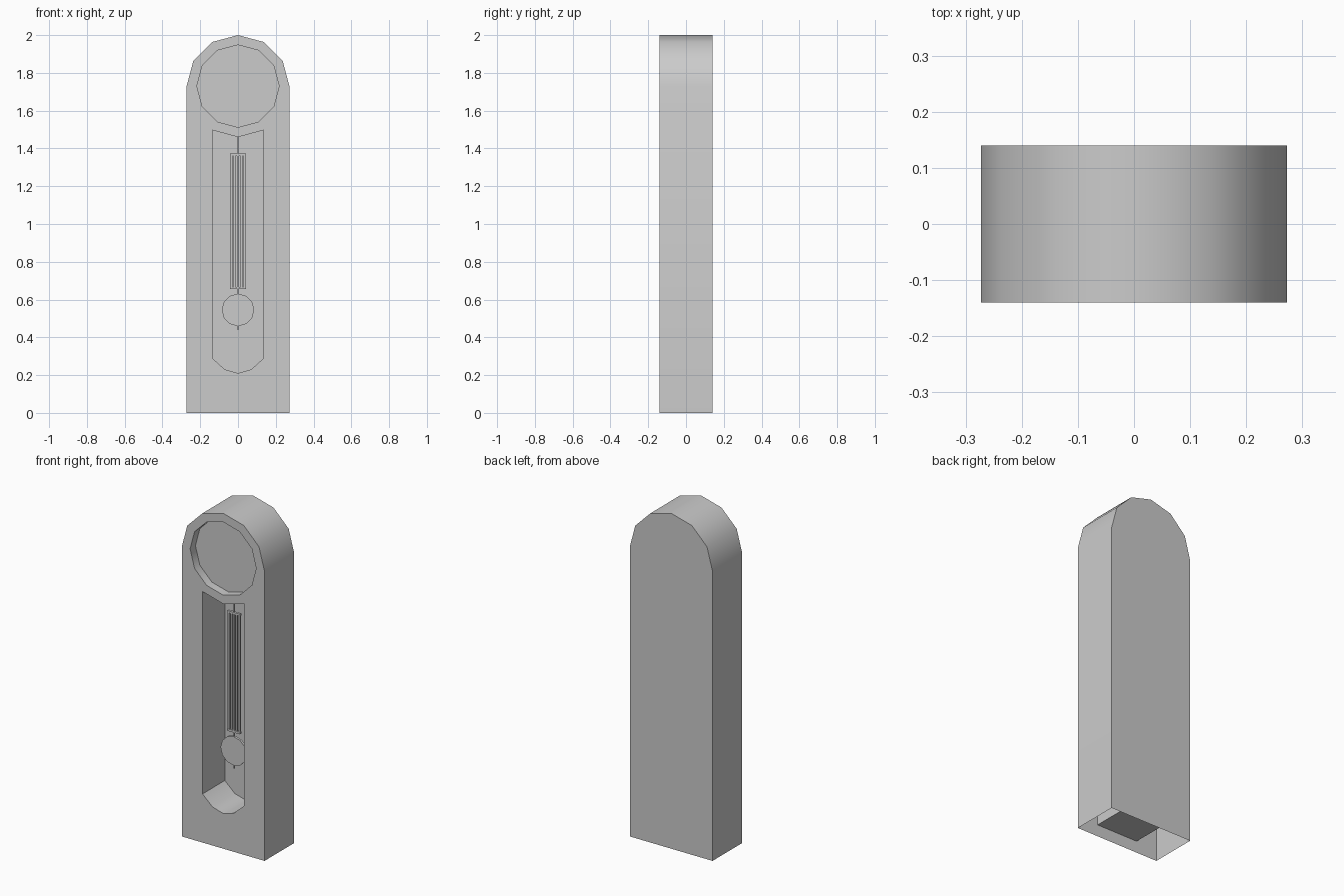
import bpy, bmesh, math

if "Cube" in bpy.data.objects:
    bpy.data.objects.remove(bpy.data.objects["Cube"])

HALF_W, HALF_D = 0.273, 0.14
ARCH_Z = 1.727
POCKET_Y = 0.07
PENDULUM_Y = -0.035


def finish(name, bm, angle=40):
    me = bpy.data.meshes.new(name)
    bm.to_mesh(me)
    bm.free()
    ob = bpy.data.objects.new(name, me)
    bpy.context.collection.objects.link(ob)
    bpy.ops.object.select_all(action='DESELECT')
    bpy.context.view_layer.objects.active = ob
    ob.select_set(True)
    bpy.ops.object.shade_smooth_by_angle(angle=math.radians(angle))
    return ob


def arc(radius, start, end, steps, z):
    return [(radius * math.cos(math.radians(start + (end - start) * i / steps)),
             z + radius * math.sin(math.radians(start + (end - start) * i / steps)))
            for i in range(steps + 1)]


def extrude_loop(bm, pts, y0, y1, skip=()):
    """Walls between an outline at y0 and its copy at y1, capped at y1."""
    a = [bm.verts.new((x, y0, z)) for x, z in pts]
    b = [bm.verts.new((x, y1, z)) for x, z in pts]
    n = len(pts)
    for i in range(n):
        if i not in skip:
            bm.faces.new((a[i], a[(i + 1) % n], b[(i + 1) % n], b[i]))
    bm.faces.new(b)
    edges = []
    for i in range(n):
        u, v = a[i], a[(i + 1) % n]
        edges.append(bm.edges.get((u, v)) or bm.edges.new((u, v)))
    return edges


def box(bm, x, y, z):
    """Box from (min, max) ranges."""
    r = bmesh.ops.create_cube(bm, size=1)
    for v in r['verts']:
        v.co = [lo + (c + 0.5) * (hi - lo) for c, (lo, hi) in zip(v.co, (x, y, z))]


# Case: arched shell with open bottom, round dial recess and tall window pocket
outline = [(HALF_W, 0)] + arc(HALF_W, 0, 180, 6, ARCH_Z) + [(-HALF_W, 0)]
dial = arc(0.218, 0, 360, 12, 1.73)[:-1]
window = [(0.136, 0.29), (0.136, 1.497), (0, 1.46), (-0.136, 1.497),
          (-0.136, 0.29), (-0.07, 0.23), (0, 0.21), (0.07, 0.23)]
bm = bmesh.new()
edges = extrude_loop(bm, outline, -HALF_D, HALF_D, skip=(len(outline) - 1,))
edges += extrude_loop(bm, dial, -HALF_D, -HALF_D + 0.05)
edges += extrude_loop(bm, window, -HALF_D, POCKET_Y)
bmesh.ops.triangle_fill(bm, use_beauty=True, use_dissolve=False, edges=edges,
                        normal=(0, -1, 0))
bmesh.ops.recalc_face_normals(bm, faces=bm.faces[:])
back = max(bm.faces, key=lambda f: f.calc_center_median().y)
if back.normal.y < 0:
    bmesh.ops.reverse_faces(bm, faces=bm.faces[:])
finish("clock_case", bm)

# Box under the pocket, visible through the open bottom
bm = bmesh.new()
box(bm, (-0.136, 0.136), (-HALF_D, POCKET_Y), (0.07, 0.29))
hidden = [f for f in bm.faces if f.calc_center_median().z > 0.28
          or f.calc_center_median().y < -HALF_D + 0.01]
bmesh.ops.delete(bm, geom=hidden, context='FACES')
finish("inner_base_box", bm)

# Pendulum rods with cross bars
t = 0.005
bm = bmesh.new()
for i in range(-2, 3):
    x = i * 0.0175
    box(bm, (x - t, x + t), (PENDULUM_Y - t, PENDULUM_Y + t), (0.665, 1.36))
for z in (0.655, 1.36):
    box(bm, (-0.042, 0.042), (PENDULUM_Y - 0.007, PENDULUM_Y + 0.007), (z, z + 0.012))
finish("pendulum_grid", bm)

# Thin suspension rod above and below the grid
bm = bmesh.new()
r = 0.003
for z in ((1.37, 1.465), (0.44, 0.66)):
    box(bm, (-r, r), (PENDULUM_Y - r, PENDULUM_Y + r), z)
finish("pendulum_rod", bm)

# Pendulum bob: thin twelve-sided disc
bpy.ops.mesh.primitive_cylinder_add(vertices=12, radius=0.086, depth=0.014,
                                    location=(0, PENDULUM_Y, 0.545),
                                    rotation=(math.pi / 2, 0, 0))
bpy.context.object.name = "pendulum_bob"
bpy.ops.object.shade_smooth_by_angle(angle=math.radians(40))
